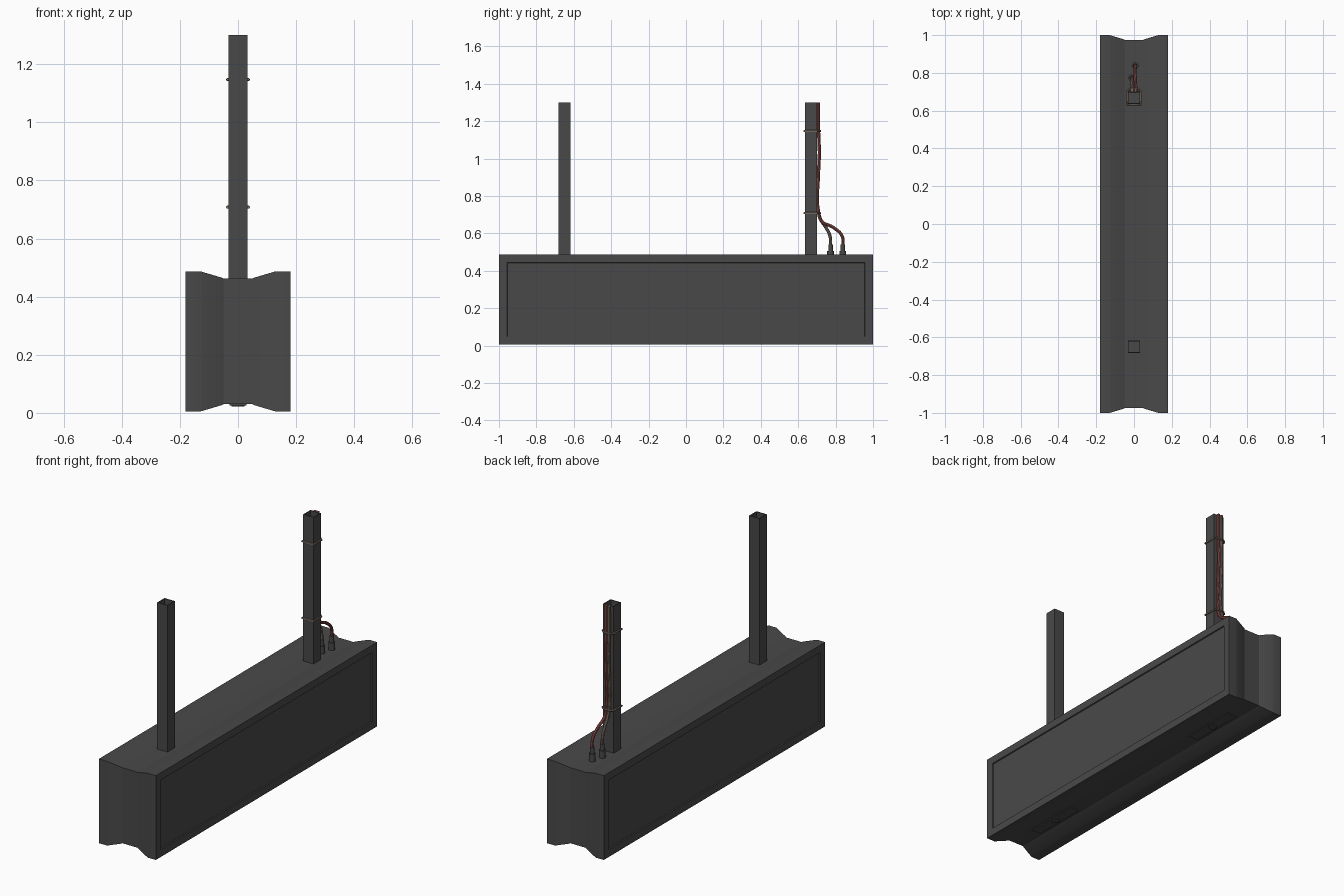
import bpy, bmesh, math
from mathutils import Matrix, Vector

if "Cube" in bpy.data.objects:
    bpy.data.objects.remove(bpy.data.objects["Cube"])


def material(name, rgb):
    m = bpy.data.materials.new(name)
    m.diffuse_color = (*rgb, 1)
    m.use_nodes = True
    m.node_tree.nodes["Principled BSDF"].inputs["Base Color"].default_value = m.diffuse_color
    return m


DARK = material("charcoal", (0.066, 0.066, 0.066))
RED = material("cable red", (0.27, 0.075, 0.07))
TAN = material("cable tan", (0.22, 0.17, 0.135))


def add_mesh(name, bm, mat):
    bmesh.ops.recalc_face_normals(bm, faces=bm.faces)
    me = bpy.data.meshes.new(name)
    bm.to_mesh(me)
    bm.free()
    me.materials.append(mat)
    ob = bpy.data.objects.new(name, me)
    bpy.context.collection.objects.link(ob)
    return ob


def smooth(ob, angle=30):
    bpy.ops.object.select_all(action='DESELECT')
    ob.select_set(True)
    bpy.context.view_layer.objects.active = ob
    bpy.ops.object.shade_smooth_by_angle(angle=math.radians(angle))


def bridge(bm, a, b):
    n = len(a)
    for i in range(n):
        bm.faces.new((a[i], a[(i + 1) % n], b[(i + 1) % n], b[i]))


# Double-sided cabinet: rectangles lofted along x with a waisted middle
def cabinet():
    half = [(0.18, 0.0), (0.13, 0.0), (0.122, 0.002), (0.055, 0.022), (0.05, 0.025)]
    sections = [(-x, d) for x, d in half] + [(x, d) for x, d in reversed(half)]
    bm = bmesh.new()
    loops = []
    for x, d in sections:
        y, z0, z1 = 1 - d, 0.005 + d, 0.487 - d
        loops.append([bm.verts.new((x, sy, sz)) for sy, sz in
                      ((-y, z0), (y, z0), (y, z1), (-y, z1))])
    for a, b in zip(loops, loops[1:]):
        bridge(bm, a, b)
    screens = [bm.faces.new(loops[0]), bm.faces.new(loops[-1])]
    bmesh.ops.recalc_face_normals(bm, faces=bm.faces)
    # recessed screens on both sides
    for f in screens:
        bmesh.ops.inset_region(bm, faces=[f], thickness=0.06)
        bmesh.ops.inset_region(bm, faces=[f], thickness=0.003, depth=-0.006)
    return add_mesh("sign_cabinet", bm, DARK)


# Open square tube hanging post
def post(name, y):
    bm = bmesh.new()
    loops = []
    for r, z in ((0.033, 0.455), (0.033, 1.3), (0.028, 1.3), (0.028, 0.455)):
        loops.append([bm.verts.new((sx * r, y + sy * r, z)) for sx, sy in
                      ((-1, -1), (1, -1), (1, 1), (-1, 1))])
    for i in range(4):
        bridge(bm, loops[i], loops[(i + 1) % 4])
    return add_mesh(name, bm, DARK)


# Round cord along a path, turned into a mesh
def cord(name, pts, radius, mat, cyclic=False, curved=True):
    cu = bpy.data.curves.new(name, 'CURVE')
    cu.dimensions = '3D'
    cu.bevel_depth = radius
    cu.bevel_resolution = 2
    cu.use_fill_caps = True
    cu.resolution_u = 6
    if curved:
        sp = cu.splines.new('BEZIER')
        sp.bezier_points.add(len(pts) - 1)
        for p, co in zip(sp.bezier_points, pts):
            p.co = co
            p.handle_left_type = p.handle_right_type = 'AUTO'
    else:
        sp = cu.splines.new('POLY')
        sp.points.add(len(pts) - 1)
        for p, co in zip(sp.points, pts):
            p.co = (*co, 1)
    sp.use_cyclic_u = cyclic
    tmp = bpy.data.objects.new(name + "_path", cu)
    bpy.context.collection.objects.link(tmp)
    dg = bpy.context.evaluated_depsgraph_get()
    me = bpy.data.meshes.new_from_object(tmp.evaluated_get(dg))
    bpy.data.objects.remove(tmp)
    me.materials.clear()
    me.materials.append(mat)
    ob = bpy.data.objects.new(name, me)
    bpy.context.collection.objects.link(ob)
    smooth(ob, 40)


# Stepped plug where a cable enters the cabinet
def plug(name, x, y):
    bm = bmesh.new()
    for r, z0, z1 in ((0.018, 0.455, 0.505), (0.012, 0.5, 0.54)):
        bmesh.ops.create_cone(bm, cap_ends=True, segments=16, radius1=r, radius2=r,
                              depth=z1 - z0,
                              matrix=Matrix.Translation((x, y, (z0 + z1) / 2)))
    smooth(add_mesh(name, bm, DARK))


# Thin service plate with a round cap under the cabinet
def under_plate(name, y):
    bm = bmesh.new()
    bmesh.ops.create_cube(bm, size=1, matrix=Matrix.Translation((0, y, 0.029)) @
                          Matrix.Diagonal((0.06, 0.32, 0.006, 1)))
    bmesh.ops.create_cone(bm, cap_ends=True, segments=20, radius1=0.022, radius2=0.022,
                          depth=0.008, matrix=Matrix.Translation((0, y, 0.026)))
    add_mesh(name, bm, DARK)


smooth(cabinet(), 15)
post("front_post", -0.65)
post("back_post", 0.668)

for label, y in (("front", -0.65), ("back", 0.65)):
    under_plate(label + "_under_plate", y)

# Cables rise from the plugs and run up the back post
for label, x0, x, y, mat in (("red", 0.006, 0.009, 0.838, RED),
                             ("tan", -0.012, -0.010, 0.773, TAN)):
    plug(label + "_plug", x0, y)
    cord(label + "_cable", [(x0, y, 0.52), (x0, y - 0.003, 0.585),
                            (x0, 0.71 + (y - 0.71) * 0.6, 0.632),
                            (x, 0.725, 0.665), (x, 0.709, 0.71),
                            (x, 0.709, 0.93), (x, 0.713, 1.03),
                            (x, 0.709, 1.147), (x, 0.709, 1.3)], 0.0085, mat)

# Cable ties looped round the post and cables
for label, z in (("lower", 0.708), ("upper", 1.147)):
    cord(label + "_tie", [(-0.036, 0.632, z), (0.036, 0.632, z), (0.036, 0.702, z),
                          (0.018, 0.718, z), (-0.018, 0.718, z), (-0.036, 0.702, z)],
         0.0055, TAN, cyclic=True, curved=False)
